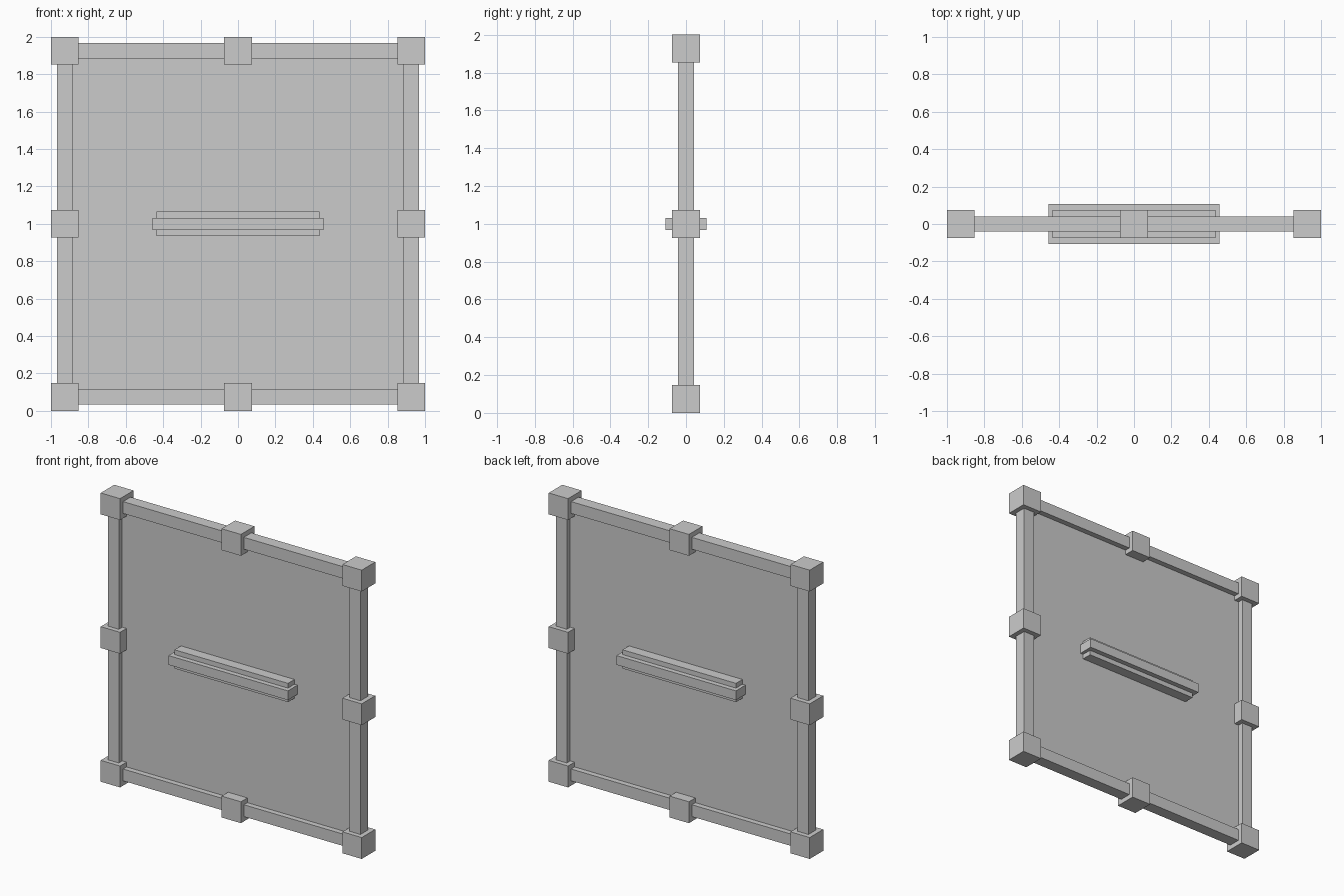
import bpy

if "Cube" in bpy.data.objects:
    bpy.data.objects.remove(bpy.data.objects["Cube"])


def box(name, center, size):
    bpy.ops.mesh.primitive_cube_add(size=1, location=center)
    ob = bpy.context.object
    ob.name = name
    ob.scale = size
    bpy.ops.object.transform_apply(location=False, rotation=False, scale=True)
    return ob


BLOCK = 0.148          # joint block edge
RAIL = 0.082           # rail thickness
HALF = 1 - BLOCK / 2   # distance from the middle to the frame axis
SPAN = HALF - BLOCK    # clear length between neighbouring blocks

# Joint blocks at the corners and side midpoints
for i in (-1, 0, 1):
    for k in (-1, 0, 1):
        if i or k:
            box("joint_block", (i * HALF, 0, 1 + k * HALF), (BLOCK, BLOCK, BLOCK))

# Frame rails between the blocks
for s in (-1, 1):
    for h in (-0.5, 0.5):
        box("horizontal_rail", (h * HALF, 0, 1 + s * HALF), (SPAN, RAIL, RAIL))
        box("vertical_rail", (s * HALF, 0, 1 + h * HALF), (RAIL, RAIL, SPAN))

# Thin infill panel
inner = 2 * HALF - RAIL
box("panel", (0, 0, 1), (inner, 0.006, inner))

# Central handle: taller base with a longer, deeper grip bar
box("handle_base", (0, 0, 1), (0.87, 0.148, 0.13))
box("handle_grip", (0, 0, 1), (0.916, 0.216, 0.064))
